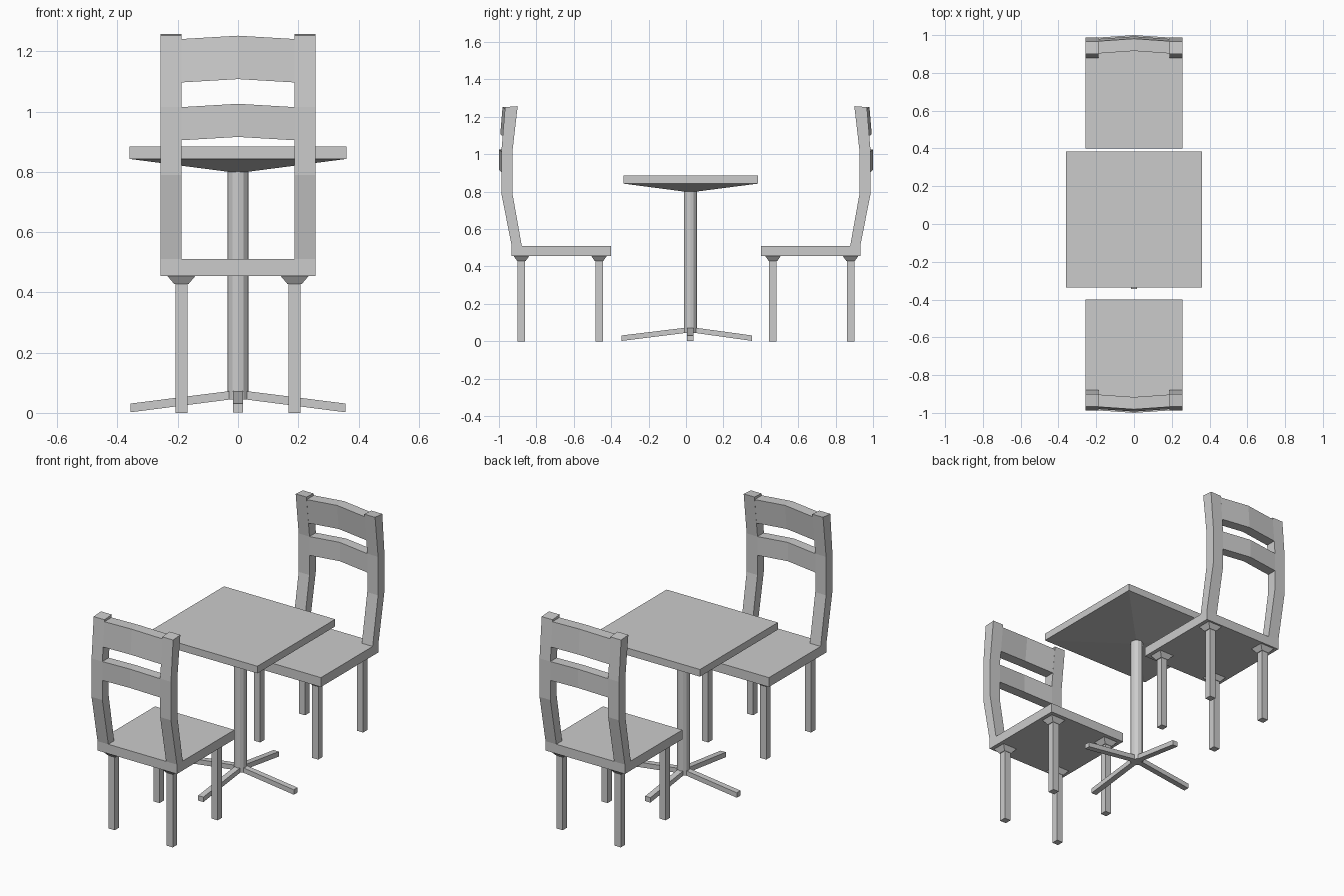
import bpy, bmesh
from math import cos, sin, pi

if "Cube" in bpy.data.objects:
    bpy.data.objects.remove(bpy.data.objects["Cube"])


def finish(name, bm, flip):
    """Turn a bmesh into an object; flip mirrors it front to back."""
    if flip:
        for v in bm.verts:
            v.co.y = -v.co.y
    bmesh.ops.recalc_face_normals(bm, faces=bm.faces)
    me = bpy.data.meshes.new(name)
    bm.to_mesh(me)
    bm.free()
    ob = bpy.data.objects.new(name, me)
    bpy.context.collection.objects.link(ob)
    return ob


def loft(name, rings, flip=False):
    """Skin equal-length rings of points and cap both ends."""
    bm = bmesh.new()
    rows = [[bm.verts.new(p) for p in r] for r in rings]
    n = len(rows[0])
    for a, b in zip(rows, rows[1:]):
        for i in range(n):
            j = (i + 1) % n
            bm.faces.new((a[i], a[j], b[j], b[i]))
    bm.faces.new(rows[0])
    bm.faces.new(rows[-1])
    return finish(name, bm, flip)


def square(x, y, z, hx, hy):
    return [(x - hx, y - hy, z), (x + hx, y - hy, z),
            (x + hx, y + hy, z), (x - hx, y + hy, z)]


def side_profile(name, profile, stations, flip):
    """Extrude a (y, z) profile through (x, dy, dz) stations."""
    loft(name, [[(x, y + dy, z + dz) for y, z in profile]
                for x, dy, dz in stations], flip)


POST = [(0.932, 0.51), (0.987, 0.79), (0.987, 1.015), (0.967, 1.252),
        (0.90, 1.257), (0.928, 1.015), (0.928, 0.79), (0.878, 0.51)]
TOP_SLAT = [(0.98, 1.097), (0.968, 1.241), (0.903, 1.241), (0.919, 1.097)]
LOW_SLAT = [(0.987, 0.905), (0.987, 1.015), (0.928, 1.015), (0.928, 0.905)]


def chair(label, flip):
    # seat
    loft(label + "_seat", [square(0, 0.666, z, 0.257, 0.266)
                           for z in (0.455, 0.51)], flip)
    # bent back posts
    for side, s in (("left", -1), ("right", 1)):
        side_profile(f"{label}_{side}_post", POST,
                     [(s * 0.187, 0, 0), (s * 0.257, 0, 0)], flip)
        # legs with flared brackets
        for end, y in (("inner", 0.465), ("outer", 0.88)):
            x = s * 0.188
            loft(f"{label}_{side}_{end}_leg",
                 [square(x, y, 0, 0.02, 0.02), square(x, y, 0.428, 0.02, 0.02),
                  square(x, y, 0.428, 0.024, 0.022),
                  square(x, y, 0.455, 0.047, 0.041)], flip)
    # bowed slats
    bow = [(-0.187, 0, 0), (0, 0.013, 0.011), (0.187, 0, 0)]
    side_profile(label + "_top_slat", TOP_SLAT, bow, flip)
    side_profile(label + "_lower_slat", LOW_SLAT, bow, flip)


chair("front_chair", True)
chair("back_chair", False)

# table top with shallow pyramid underside
CY = 0.023
loft("table_top", [square(0, CY, 0.80, 0.03, 0.03),
                   square(0, CY + 0.002, 0.843, 0.36, 0.36),
                   square(0, CY + 0.002, 0.885, 0.36, 0.36)])

# round pedestal
loft("table_pedestal",
     [[(0.035 * cos(i * pi / 6), CY + 0.035 * sin(i * pi / 6), z)
       for i in range(12)] for z in (0.045, 0.81)])

# four sloping feet
for name, dx, dy, length in (("right", 1, 0, 0.357), ("left", -1, 0, 0.357),
                             ("back", 0, 1, 0.33), ("front", 0, -1, 0.367)):
    rings = []
    for d, z0, z1 in ((0, 0.045, 0.073), (0.03, 0.044, 0.072),
                      (length, 0.002, 0.031)):
        rings.append([(dx * d - dy * w, CY + dy * d + dx * w, z)
                      for w, z in ((-0.017, z0), (0.017, z0),
                                   (0.017, z1), (-0.017, z1))])
    loft(f"table_{name}_foot", rings)
